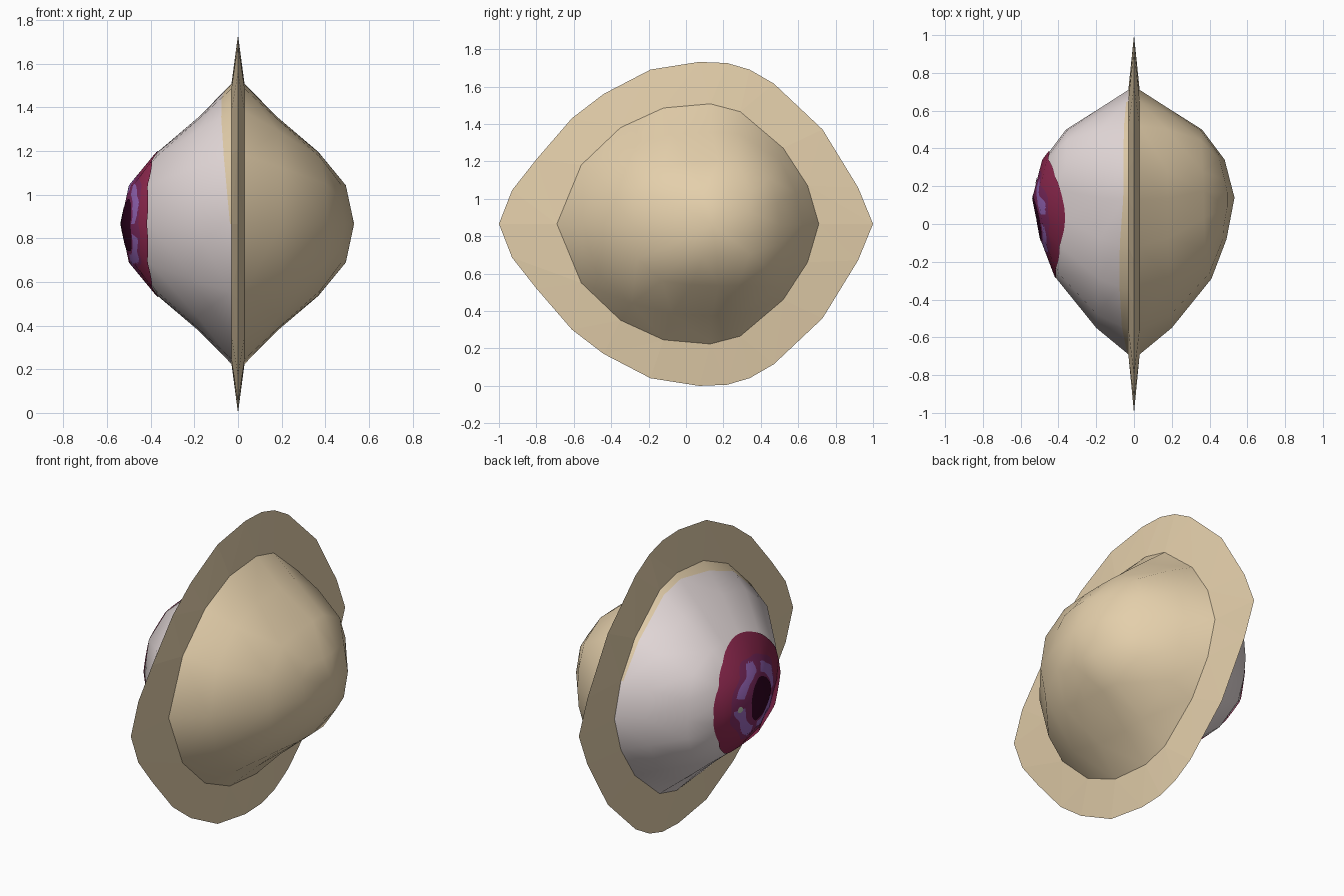
import bpy, bmesh, math
from mathutils import Vector
from mathutils.bvhtree import BVHTree

if "Cube" in bpy.data.objects:
    bpy.data.objects.remove(bpy.data.objects["Cube"])

ZC = 0.866  # height of the mirror line of the eye


def mat(name, rgb):
    m = bpy.data.materials.new(name)
    lin = [((c / 255 + 0.055) / 1.055) ** 2.4 if c > 10 else c / 255 / 12.92 for c in rgb]
    m.diffuse_color = (*lin, 1)
    m.use_nodes = True
    m.node_tree.nodes["Principled BSDF"].inputs["Base Color"].default_value = m.diffuse_color
    return m


SKIN = mat("skin tan", (228, 207, 171))
WHITE = mat("eye white", (230, 219, 219))
CRIMSON = mat("iris crimson", (144, 41, 80))
PLUM = mat("iris plum", (126, 42, 96))
PURPLE = mat("iris purple", (152, 103, 186))
PUPIL = mat("pupil dark", (48, 4, 33))
GLINT = mat("glint pale", (178, 188, 172))


def make(name, bm, mats, smooth):
    bmesh.ops.recalc_face_normals(bm, faces=bm.faces)
    me = bpy.data.meshes.new(name)
    bm.to_mesh(me)
    bm.free()
    for m in mats:
        me.materials.append(m)
    for p in me.polygons:
        p.use_smooth = smooth
    ob = bpy.data.objects.new(name, me)
    bpy.context.collection.objects.link(ob)
    return ob


def full_loop(half):
    """Upper outline (y, height over the mirror line) -> closed loop."""
    return half + [(y, -z) for y, z in reversed(half[1:-1])]


OUTER = full_loop([(-1, 0), (-.93, .18), (-.80, .345), (-.61, .565), (-.44, .695),
                   (-.19, .825), (.07, .866), (.22, .86), (.34, .825), (.47, .75),
                   (.73, .505), (.92, .195), (1, 0)])
INNER = full_loop([(-.69, 0), (-.56, .315), (-.35, .515), (-.12, .62), (.13, .642),
                   (.29, .6), (.52, .405), (.65, .205), (.71, 0)])


# Eyelid flange: sharp outer edge, two faces widening toward the domes
def angle(p):
    return math.atan2(p[1], -p[0]) % (2 * math.pi)


bm = bmesh.new()
outer = [bm.verts.new((0, y, ZC + z)) for y, z in OUTER]
for side in (-1, 1):
    inner = [bm.verts.new((side * .03, y, ZC + z)) for y, z in INNER]
    n, k, i, j = len(outer), len(inner), 0, 0
    ao = [angle(p) for p in OUTER] + [2 * math.pi]
    ai = [angle(p) for p in INNER] + [2 * math.pi]
    while i < n or j < k:
        if j >= k or (i < n and ao[i + 1] <= ai[j + 1]):
            bm.faces.new((outer[i], outer[(i + 1) % n], inner[j % k]))
            i += 1
        else:
            bm.faces.new((outer[i % n], inner[(j + 1) % k], inner[j]))
            j += 1
make("eyelid_flange", bm, [SKIN], False)

# Dome rings: x at the -y end, middle and +y end, centre y, radius y, radius z,
# squareness, x drop at the corners
RINGS = [(.03, .03, .03, .01, .70, .642, 0, 0),
         (.20, .18, .17, .035, .585, .49, .10, 0),
         (.41, .37, .36, .105, .395, .33, .18, .01),
         (.49, .50, .48, .13, .21, .177, .42, .03)]


def clamp(v):
    return max(-1, min(1, v))


def dome(side):
    bm = bmesh.new()
    rings = []
    for xa, xm, xb, cy, ry, rz, square, drop in RINGS:
        ring = []
        for y, z in INNER:
            u, w = (y - .01) / .70, z / .642
            f = 1 + square * math.sin(2 * math.atan2(w, u)) ** 2
            u, w = clamp(u * f), clamp(w * f)
            x = xm + ((xb if u > 0 else xa) - xm) * u * u - drop * min(abs(u), abs(w))
            ring.append(Vector((side * x, cy + ry * u, ZC + rz * w)))
        rings.append(ring)
    if side < 0:  # narrow band next to the rim, used for the skin edge
        band = []
        for a, b, (y, z) in zip(rings[0], rings[1], INNER):
            width = max(.04, .3 * min(1, z / .45)) * (1 if y < 0 else .6)
            band.append(a.lerp(b, width))
        rings.insert(1, band)
    vr = [[bm.verts.new(p) for p in r] for r in rings]
    apex = bm.verts.new((side * .532, .14, ZC))
    n = len(INNER)
    for r, (a, b) in enumerate(zip(vr, vr[1:])):
        for i in range(n):
            j = (i + 1) % n
            f = bm.faces.new((a[i], a[j], b[j], b[i]))
            if side < 0 and r == 0 and f.calc_center_median().z > 1.0:
                f.material_index = 1
    for i in range(n):
        bm.faces.new((vr[-1][i], vr[-1][(i + 1) % n], apex))
    bmesh.ops.triangulate(bm, faces=bm.faces)
    return bm


make("back_dome", dome(1), [SKIN], True)
eye = dome(-1)
tree = BVHTree.FromBMesh(eye)
make("eyeball", eye, [WHITE, SKIN], True)


# Thin painted plates laid onto the eyeball by projection along x
def on_eye(y, z, lift):
    hit = tree.ray_cast(Vector((-2, y, z)), Vector((1, 0, 0)))[0]
    return Vector((hit.x - lift, y, z))


def plate(name, cy, cz, bounds, segs, lift):
    """Concentric bands: bounds = [(outer radius, wobble, material, steps), ...]"""
    bm = bmesh.new()
    mats = []
    centre = bm.verts.new(on_eye(cy, cz, lift))
    prev, r0, w0 = None, 0, 0
    for b, (r1, w1, m, steps) in enumerate(bounds):
        mats.append(m)
        for s in range(1, steps + 1):
            t = s / steps
            ring = []
            for i in range(segs):
                a = 2 * math.pi * i / segs
                wave = math.sin(5 * a + b) + .6 * math.sin(9 * a + 2 * b)
                r = r0 + (r1 - r0) * t + (w0 + (w1 - w0) * t) * wave
                ring.append(bm.verts.new(on_eye(cy + r * math.cos(a), cz + r * math.sin(a), lift)))
            for i in range(segs):
                j = (i + 1) % segs
                f = bm.faces.new((prev[i], prev[j], ring[j], ring[i]) if prev
                                 else (centre, ring[i], ring[j]))
                f.material_index = b
                # gaps break the purple band into blotches
                if m == PURPLE and math.sin(4 * 2 * math.pi * i / segs + 1) > .8:
                    f.material_index = 0
            prev = ring
        r0, w0 = r1, w1
    ob = make(name, bm, mats, True)
    # an open plate must face away from the eye
    if sum(p.normal.x for p in ob.data.polygons) > 0:
        ob.data.flip_normals()
    # shade the plate like the round eyeball beneath it
    ob.data.normals_split_custom_set_from_vertices(
        [Vector((-1, 2.1 * (v.co.y - .12), 2.8 * (v.co.z - ZC))).normalized()
         for v in ob.data.vertices])
    return ob


plate("iris", .05, ZC, [(.145, .004, PLUM, 6), (.205, .012, PURPLE, 5),
                        (.235, .008, PLUM, 3), (.335, 0, CRIMSON, 7)], 96, .006)
plate("pupil", .03, ZC - .008, [(.12, .002, PUPIL, 8)], 64, .008)
plate("glint", .23, ZC, [(.018, 0, GLINT, 1)], 12, .0095)
